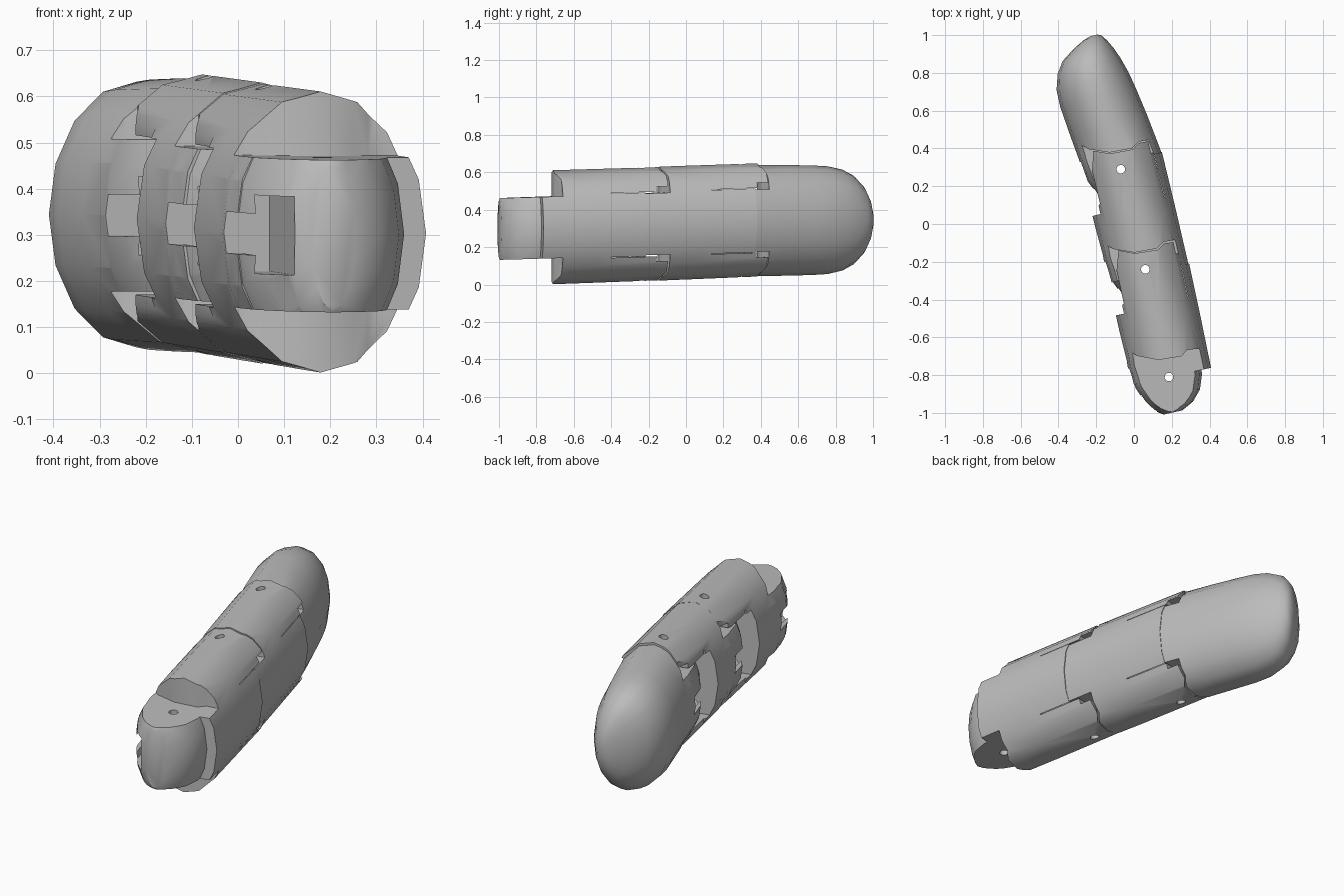
import bpy, bmesh, math
from mathutils import Matrix, Vector

if "Cube" in bpy.data.objects:
    bpy.data.objects.remove(bpy.data.objects["Cube"], do_unlink=True)

grey = bpy.data.materials.new("plain grey")
grey.use_nodes = True
grey.diffuse_color = (0.5, 0.5, 0.5, 1)
grey.node_tree.nodes["Principled BSDF"].inputs["Base Color"].default_value = (0.5, 0.5, 0.5, 1)

SIDES = 16
CHEEK = 0.165   # half thickness of the hinge tongue
GAP = 0.006     # clearance between neighbouring segments

# Edge between two segments in plan, as (across, along) from the hinge
SEAM = [(-0.4, 0.2), (-0.185, 0.19), (-0.14, 0.145), (-0.035, 0.1), (0.087, 0.093),
        (0.125, 0.118), (0.18, 0.115), (0.4, 0.11)]
# Rounded tongue as rings of along, centre across, half width, half height
TONGUE = [(-0.188, -0.02, 0.05, 0.16), (-0.155, -0.012, 0.108, 0.21), (-0.1, -0.006, 0.152, 0.255),
          (-0.02, -0.008, 0.183, 0.285), (0.1, -0.01, 0.192, 0.298), (0.25, -0.005, 0.186, 0.298)]


def new_object(name, bm):
    bmesh.ops.recalc_face_normals(bm, faces=bm.faces)
    mesh = bpy.data.meshes.new(name)
    bm.to_mesh(mesh)
    bm.free()
    mesh.materials.append(grey)
    ob = bpy.data.objects.new(name, mesh)
    bpy.context.collection.objects.link(ob)
    return ob


def loft(name, rings):
    """Oval tube; each ring is along, centre across, half width, half height."""
    bm = bmesh.new()
    loops = []
    for along, mid, hw, hh in rings:
        angles = [2 * math.pi * i / SIDES for i in range(SIDES)]
        loops.append([bm.verts.new((mid + hw * math.cos(a), along, hh * math.sin(a))) for a in angles])
    for a, b in zip(loops, loops[1:]):
        for i in range(SIDES):
            j = (i + 1) % SIDES
            bm.faces.new((a[i], a[j], b[j], b[i]))
    bm.faces.new(loops[0])
    bm.faces.new(loops[-1])
    return new_object(name, bm)


def prism(name, outline, low, high):
    bm = bmesh.new()
    face = bm.faces.new([bm.verts.new((x, y, low)) for x, y in outline])
    up = bmesh.ops.extrude_face_region(bm, geom=[face])["geom"]
    bmesh.ops.translate(bm, vec=(0, 0, high - low),
                        verts=[v for v in up if isinstance(v, bmesh.types.BMVert)])
    return new_object(name, bm)


def box(x0, x1, y0, y1, z0, z1):
    return prism("cutter", [(x0, y0), (x1, y0), (x1, y1), (x0, y1)], z0, z1)


def pin_hole(along):
    ring = [2 * math.pi * i / 12 for i in range(12)]
    return prism("cutter", [(0.023 * math.cos(a), along + 0.023 * math.sin(a)) for a in ring], -0.5, 0.5)


def combine(ob, other, operation="DIFFERENCE"):
    other.hide_render = True
    mod = ob.modifiers.new("combine", "BOOLEAN")
    mod.operation, mod.solver, mod.object = operation, "EXACT", other
    bpy.context.view_layer.objects.active = ob
    bpy.ops.object.modifier_apply(modifier=mod.name)
    bpy.data.objects.remove(other, do_unlink=True)


def add_tongue(ob):
    # Clear the room for the neighbour's prongs, above and below
    front = SEAM + [(0.4, -0.4), (-0.4, -0.4)]
    combine(ob, prism("cutter", front, CHEEK, 0.5))
    combine(ob, prism("cutter", front, -0.5, -CHEEK))
    # Rounded hinge tongue with flat cheeks
    tongue = loft("tongue", TONGUE)
    combine(tongue, box(-0.5, 0.5, -0.5, 0.5, -CHEEK, CHEEK), "INTERSECT")
    combine(ob, tongue, "UNION")
    # Tendon slot on the inner side, wider behind its two bars, and pin hole
    combine(ob, box(-0.5, -0.13, -0.3, 0.09, -0.045, 0.045))
    combine(ob, box(-0.165, -0.1, -0.3, 0.09, -0.085, 0.085))
    combine(ob, pin_hole(0))


def add_fork(ob, length, next_tab):
    # Back edge following the next segment's front edge
    back = [(x, y + length - GAP) for x, y in SEAM]
    combine(ob, prism("cutter", back + [(0.4, length + 0.5), (-0.4, length + 0.5)], -0.5, 0.5))
    # Pocket that takes the next tongue and outer tab
    c = CHEEK + 0.008
    combine(ob, box(-0.5, 0.19, length - 0.205, length + 0.5, -c, c))
    combine(ob, box(0.1, 0.5, length + next_tab + GAP, length + 0.5, -c, c))
    # Trim the prongs on the inner side so the joint can bend
    trim = [(-0.208, -0.19), (-0.15, -0.152), (-0.15, 0.026), (-0.12, 0.12), (-0.12, 0.3),
            (-0.5, 0.3), (-0.5, -0.19)]
    combine(ob, prism("cutter", [(x, y + length) for x, y in trim], -0.5, 0.5))
    # Narrow side slots
    for z in (-0.2, 0.165):
        combine(ob, box(-0.5, 0.5, length + 0.045, length + 0.3, z, z + 0.035))
    combine(ob, pin_hole(length))


def place(ob, hinge, along):
    d = Vector(along)
    d.normalize()
    e = Vector((d.y, -d.x, 0)).normalized()
    m = Matrix((e, d, (0, 0, 1))).transposed().to_4x4()
    m.translation = hinge
    ob.data.transform(m)
    bpy.ops.object.select_all(action="DESELECT")
    ob.select_set(True)
    bpy.context.view_layer.objects.active = ob
    bpy.ops.object.shade_smooth_by_angle(angle=math.radians(38))


# Hinge centres from base to tip, and where each outer tab starts
hinges = [Vector((0.185, -0.81, 0.303)), Vector((0.06, -0.24, 0.322)), Vector((-0.07, 0.29, 0.342))]
tabs = [0.0, -0.025, 0.03]

# Base and middle segments
for i, name in enumerate(("base_segment", "middle_segment")):
    step = hinges[i + 1] - hinges[i]
    length = step.length
    seg = loft(name, [(tabs[i], 0.016, 0.212, 0.305), (length * 0.5, 0.014, 0.218, 0.304),
                      (length + 0.2, 0.014, 0.22, 0.302)])
    add_tongue(seg)
    add_fork(seg, length, tabs[i + 1])
    place(seg, hinges[i], step)

# Rounded tip segment, leaning towards the inner side
tip = loft("tip_segment", [(tabs[2], 0.018, 0.213, 0.298), (0.24, -0.005, 0.211, 0.296),
                           (0.4, -0.024, 0.206, 0.293), (0.49, -0.031, 0.196, 0.288),
                           (0.57, -0.029, 0.172, 0.27), (0.63, -0.019, 0.14, 0.237),
                           (0.68, 0.006, 0.09, 0.178), (0.71, 0.026, 0.05, 0.105),
                           (0.722, 0.035, 0.02, 0.04)])
add_tongue(tip)
place(tip, hinges[2], (-0.245, 0.97, 0.004))
